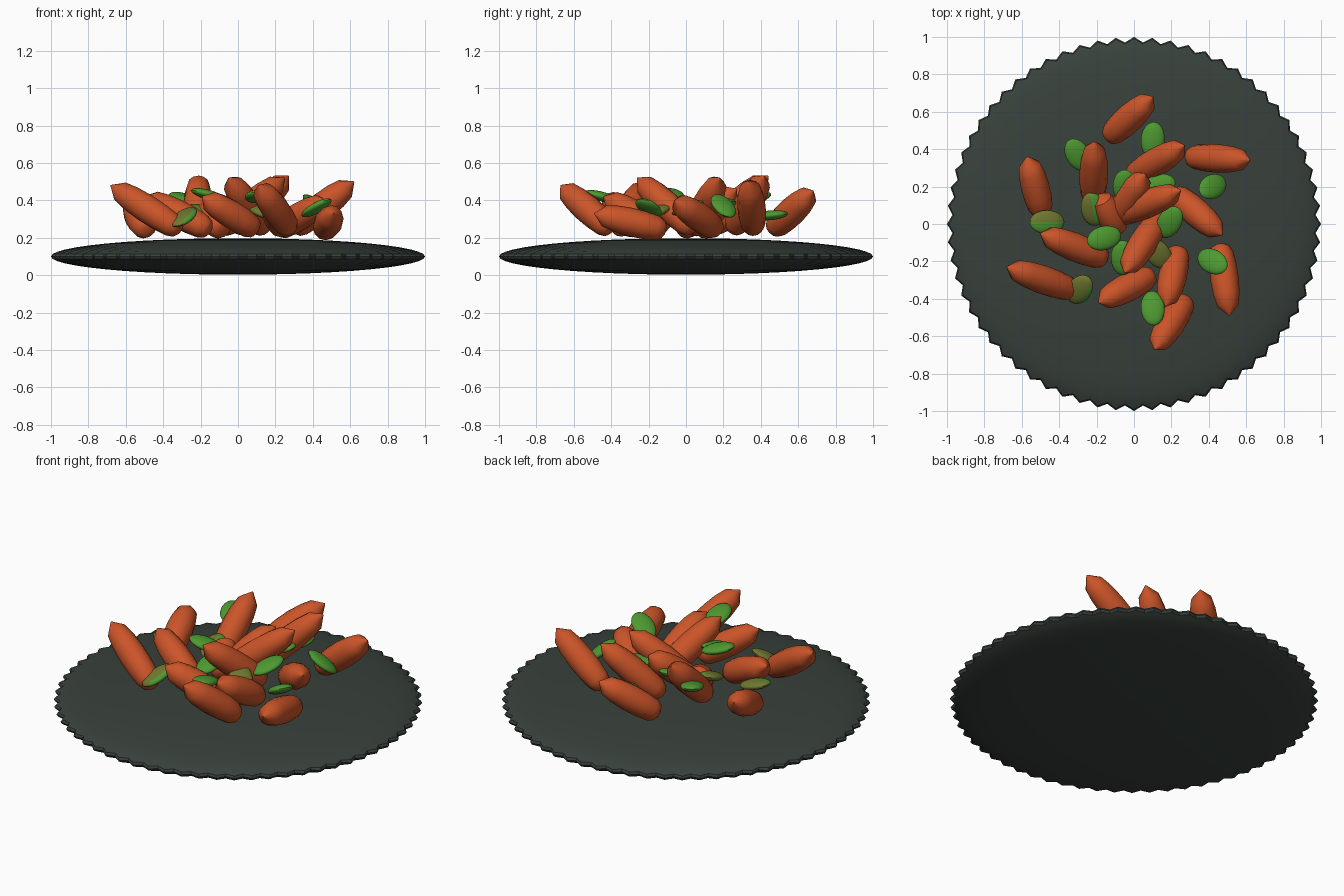
import bpy, bmesh, math
from mathutils import Matrix, Vector

cube = bpy.data.objects.get("Cube")
if cube:
    bpy.data.objects.remove(cube)


def material(name, rgb):
    mat = bpy.data.materials.new(name)
    mat.use_nodes = True
    mat.diffuse_color = (*rgb, 1)
    mat.node_tree.nodes["Principled BSDF"].inputs["Base Color"].default_value = (*rgb, 1)
    return mat


slate = material("dark slate", (0.04, 0.053, 0.045))
orange = material("burnt orange", (0.6, 0.09, 0.022))
green = material("leaf green", (0.075, 0.32, 0.03))
olive = material("olive", (0.16, 0.19, 0.03))


def finish(bm, name, mats, matrix=Matrix(), angle=40):
    bmesh.ops.recalc_face_normals(bm, faces=bm.faces)
    mesh = bpy.data.meshes.new(name)
    bm.to_mesh(mesh)
    bm.free()
    for mat in mats:
        mesh.materials.append(mat)
    obj = bpy.data.objects.new(name, mesh)
    bpy.context.collection.objects.link(obj)
    obj.matrix_world = matrix
    bpy.ops.object.select_all(action="DESELECT")
    obj.select_set(True)
    bpy.context.view_layer.objects.active = obj
    bpy.ops.object.shade_smooth_by_angle(angle=math.radians(angle))
    return obj


def lathe(profile, sides, notch=lambda r, i: r):
    """Spin (radius, height) pairs about z; both ends close on the axis."""
    bm = bmesh.new()
    rings = []
    for radius, z in profile:
        ring = []
        for i in range(sides):
            a = math.tau * i / sides
            r = notch(radius, i)
            ring.append(bm.verts.new((r * math.cos(a), r * math.sin(a), z)))
        rings.append(ring)
    for low, high in zip(rings, rings[1:]):
        for i in range(sides):
            j = (i + 1) % sides
            bm.faces.new((low[i], low[j], high[j], high[i]))
    bm.faces.new(rings[0])
    bm.faces.new(rings[-1])
    return bm


# Lens-shaped plate with a toothed rim
TEETH = 64
steps = 24
lens = []
for k in range(1, steps):
    a = math.pi * (k / steps - 0.5)
    lens.append((math.cos(a), 0.1 + 0.0975 * math.sin(a)))


def tooth(r, i):
    return r * (1 - 0.028 * (i % 2) * max(0, (r - 0.8) / 0.2))


finish(lathe(lens, TEETH * 2, tooth), "plate", [slate], angle=30)

# Pointed pieces: base x, y and tip x, y, z, in three swirling rings
pieces = [
    (-.14, .46, .10, .68, .45), (.29, .36, .62, .34, .50),
    (.46, -.11, .51, -.49, .33), (.28, -.40, .11, -.67, .48),
    (-.31, -.36, -.68, -.23, .48), (-.49, .05, -.57, .36, .38),
    (-.02, .25, .27, .42, .53), (.21, .17, .47, -.06, .40),
    (.24, -.13, .17, -.44, .42), (.10, -.27, -.19, -.42, .42),
    (-.15, -.19, -.50, -.05, .42), (-.22, .12, -.21, .44, .53),
    (-.10, .02, .06, .27, .46), (-.10, .04, .25, .18, .52),
    (.14, .04, -.05, -.26, .52), (-.08, -.04, -.19, .16, .36),
]
spindle = [(.026, 0), (.05, .035), (.066, .12), (.074, .3), (.076, .5),
           (.07, .7), (.057, .86), (.003, 1)]
for n, (bx, by, tx, ty, tz) in enumerate(pieces):
    base = Vector((bx, by, .24))
    axis = Vector((tx, ty, tz)) - base
    turn = axis.to_track_quat("Z", "Y").to_matrix().to_4x4()
    body = [(r, t * axis.length) for r, t in spindle]
    finish(lathe(body, 12), f"orange_piece_{n + 1}", [orange],
           Matrix.Translation(base) @ turn, 35)

# Flat oval leaves: centre x, y, z, heading, pitch, and olive share
leaves = [
    (.10, .45, .32, 85, 5, 0), (-.30, .37, .41, 120, 15, 0),
    (.42, .20, .37, 30, -38, 0), (-.465, .01, .33, 0, -15, .5),
    (-.16, -.075, .43, 15, -15, 0), (.42, -.20, .36, 150, -28, 0),
    (.10, -.45, .42, 95, -15, 0), (-.29, -.35, .31, 55, 30, .8),
    (-.05, .20, .36, 90, 20, 0), (.13, .20, .38, 20, 10, 0),
    (.19, .01, .36, 60, 20, 0), (-.06, -.18, .38, 90, 15, 0),
    (.13, -.16, .34, 130, 20, 1), (-.22, .08, .34, 100, 20, .5),
]
for n, (x, y, z, heading, pitch, share) in enumerate(leaves):
    bm = bmesh.new()
    bmesh.ops.create_uvsphere(bm, u_segments=24, v_segments=12, radius=1)
    for face in bm.faces:
        face.material_index = int(face.calc_center_median().y > 1 - 2 * share)
    bmesh.ops.scale(bm, vec=(.096, .064, .026), verts=bm.verts)
    place = (Matrix.Translation((x, y, z))
             @ Matrix.Rotation(math.radians(heading), 4, "Z")
             @ Matrix.Rotation(math.radians(-pitch), 4, "Y"))
    finish(bm, f"leaf_{n + 1}", [green, olive], place)
